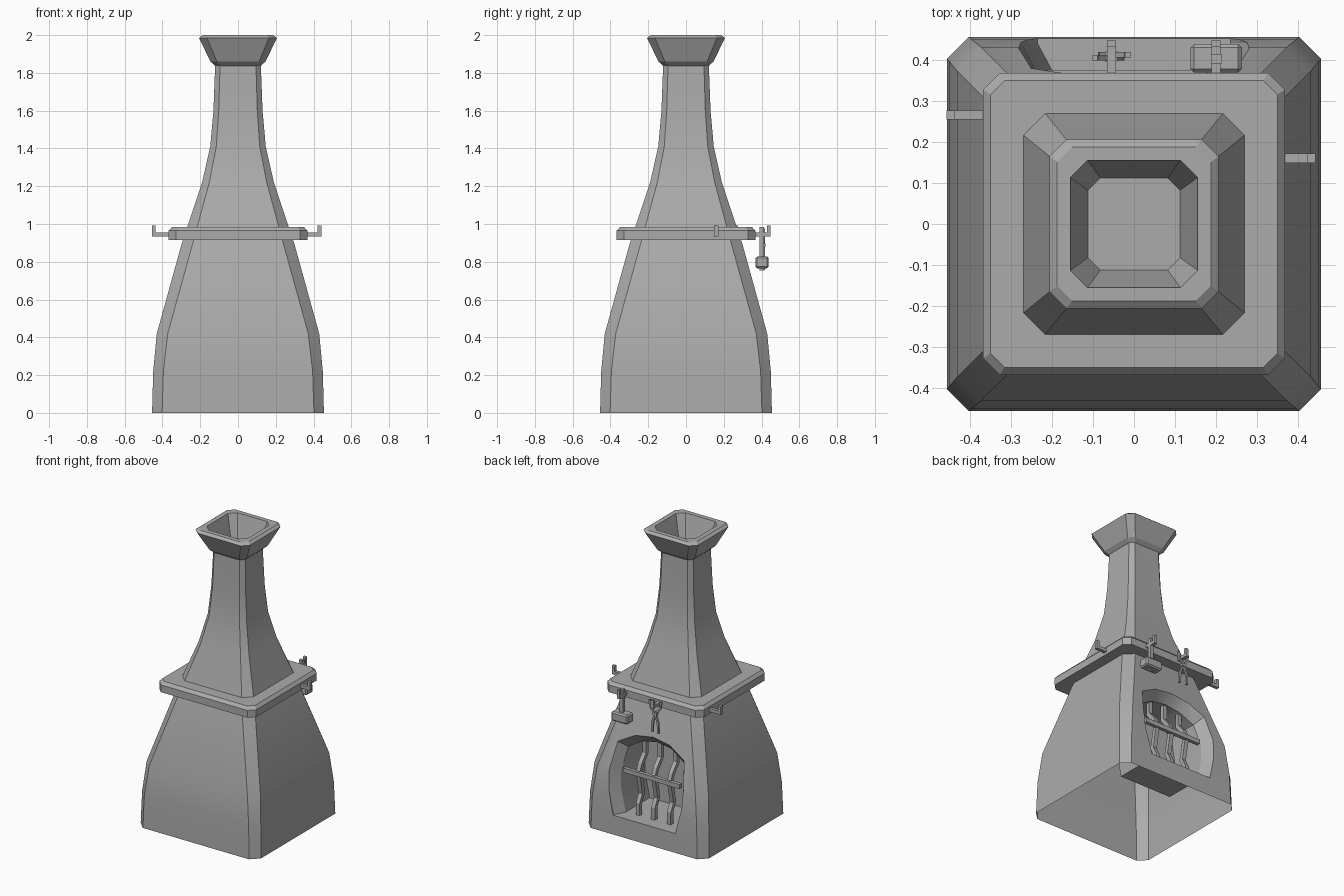
import bpy, bmesh
from math import radians
from mathutils import Vector

cube = bpy.data.objects.get("Cube")
if cube:
    bpy.data.objects.remove(cube, do_unlink=True)

grey = bpy.data.materials.new("stone grey")
grey.use_nodes = True
COLOUR = (0.41, 0.41, 0.41, 1)
grey.diffuse_color = COLOUR
grey.node_tree.nodes["Principled BSDF"].inputs["Base Color"].default_value = COLOUR


def finish(name, bm):
    bmesh.ops.recalc_face_normals(bm, faces=bm.faces)
    mesh = bpy.data.meshes.new(name)
    bm.to_mesh(mesh)
    bm.free()
    mesh.materials.append(grey)
    obj = bpy.data.objects.new(name, mesh)
    bpy.context.collection.objects.link(obj)
    return obj


def loft(name, rings, closed=False):
    """Skin rings of points; closed joins the last ring to the first, else caps."""
    bm = bmesh.new()
    loops = [[bm.verts.new(p) for p in ring] for ring in rings]
    pairs = list(zip(loops, loops[1:]))
    if closed:
        pairs.append((loops[-1], loops[0]))
    else:
        bm.faces.new(loops[0])
        bm.faces.new(loops[-1])
    for a, b in pairs:
        for i in range(len(a)):
            j = (i + 1) % len(a)
            bm.faces.new((a[i], a[j], b[j], b[i]))
    return finish(name, bm)


def octagon(half, chamfer, z):
    """Square ring with cut corners."""
    k = half - chamfer
    return [(half, -k, z), (half, k, z), (k, half, z), (-k, half, z),
            (-half, k, z), (-half, -k, z), (-k, -half, z), (k, -half, z)]


def box(name, lo, hi):
    bm = bmesh.new()
    bmesh.ops.create_cube(bm, size=1)
    for v in bm.verts:
        v.co = [(l + h) / 2 + c * (h - l) for l, h, c in zip(lo, hi, v.co)]
    return finish(name, bm)


def bar(name, path, width, side=(1, 0, 0)):
    """Square bar swept along a bent path lying across the side direction."""
    pts = [Vector(p) for p in path]
    side = Vector(side)
    rings = []
    for i, p in enumerate(pts):
        along = (pts[min(i + 1, len(pts) - 1)] - pts[max(i - 1, 0)]).normalized()
        out = along.cross(side).normalized()
        rings.append([p + (side * s + out * t) * width / 2
                      for s, t in ((1, 1), (1, -1), (-1, -1), (-1, 1))])
    return loft(name, rings)


# Flared hood and chimney shaft
shaft = [(0.455, 0.053, 0), (0.449, 0.054, 0.22), (0.43, 0.058, 0.42),
         (0.297, 0.058, 0.9), (0.19, 0.038, 1.22), (0.147, 0.032, 1.41),
         (0.13, 0.028, 1.6), (0.121, 0.026, 1.84)]
hood = loft("hood_and_shaft", [octagon(*p) for p in shaft])


def wall_y(z):
    """Depth of the sloping back wall at a height."""
    return 0.44 if z < 0.4 else 0.43 - (z - 0.42) * 0.277


# Arched opening with tapered jambs and a chamber behind, cut into the back
half_arch = [(0.235, 0.13), (0.275, 0.3), (0.28, 0.43), (0.25, 0.605), (0.13, 0.67)]
arch = half_arch + [(0, 0.69)] + [(-x, z) for x, z in reversed(half_arch)]
inner = [(x * 0.84, 0.13 + (z - 0.13) * 0.9) for x, z in arch]
cutter = loft("chamber_cutter", [
    [(x, 0.6, z) for x, z in arch],
    [(x, wall_y(z), z) for x, z in arch],
    [(x, wall_y(z) - 0.07, z) for x, z in inner],
    [(x, 0.11, z) for x, z in inner]])
cut = hood.modifiers.new("chamber", "BOOLEAN")
cut.operation = "DIFFERENCE"
cut.solver = "EXACT"
cut.object = cutter
bpy.context.view_layer.objects.active = hood
bpy.ops.object.modifier_apply(modifier=cut.name)
bpy.data.objects.remove(cutter, do_unlink=True)

# Open the underside of the hood
bm = bmesh.new()
bm.from_mesh(hood.data)
base = [f for f in bm.faces if all(v.co.z < 0.001 for v in f.verts)]
bmesh.ops.delete(bm, geom=base, context="FACES")
bm.to_mesh(hood.data)
bm.free()

# Smooth the gentle vertical curve, keeping the corners sharp
for obj in bpy.context.selected_objects:
    obj.select_set(False)
hood.select_set(True)
bpy.ops.object.shade_smooth_by_angle(angle=radians(22))

# Chimney cap with a hollow funnel
loft("chimney_cap", [octagon(*p) for p in [
    (0.118, 0.026, 1.835), (0.146, 0.034, 1.86), (0.206, 0.042, 1.985),
    (0.187, 0.036, 2.0), (0.155, 0.042, 2.0), (0.112, 0.03, 1.85)]])

# Shelf band around the hood
loft("shelf", [octagon(*p) for p in [
    (0.28, 0.05, 0.915), (0.367, 0.04, 0.915), (0.367, 0.04, 0.965),
    (0.349, 0.034, 0.985), (0.265, 0.05, 0.985)]], closed=True)

# Upturned tool hooks on the sides and back
R = 0.011
for sign, y, reach in ((-1, 0.265, 0.456), (1, 0.16, 0.442)):
    near, far, tip = sign * 0.35, sign * reach, sign * (reach - 0.02)
    box("side_hook_arm", (min(near, far), y - R, 0.933), (max(near, far), y + R, 0.955))
    box("side_hook_tip", (min(tip, far), y - R, 0.955), (max(tip, far), y + R, 0.992))
for x in (-0.055, 0.2):
    box("back_hook_arm", (x - R, 0.35, 0.933), (x + R, 0.447, 0.955))
    box("back_hook_tip", (x - R, 0.43, 0.955), (x + R, 0.447, 0.992))

# Hanging hammer
box("hammer_handle", (0.187, 0.39, 0.755), (0.213, 0.413, 0.985))
bm = bmesh.new()
bmesh.ops.create_cube(bm, size=1)
for v in bm.verts:
    v.co = (0.2 + v.co.x * 0.125, 0.403 + v.co.y * 0.07, 0.797 + v.co.z * 0.064)
bmesh.ops.bevel(bm, geom=bm.edges[:], offset=0.009, segments=1, affect="EDGES")
finish("hammer_head", bm)

# Hanging tongs with crossed legs
for s in (-1, 1):
    bar("tongs_leg", [(-0.055 + s * dx, 0.408 + s * 0.004, z) for dx, z in
                      ((0.04, 0.975), (0.035, 0.93), (-0.005, 0.88),
                       (-0.022, 0.83), (-0.026, 0.757))], 0.013, (0, 1, 0))
box("tongs_pivot", (-0.07, 0.395, 0.877), (-0.04, 0.42, 0.897))

# Bent grate bars behind a cross rail
for x in (-0.125, -0.005, 0.11):
    bar("grate_bar", [(x, y, z) for y, z in
                      ((0.35, 0.12), (0.35, 0.21), (0.32, 0.27), (0.35, 0.42),
                       (0.33, 0.47), (0.28, 0.53), (0.28, 0.63))], 0.028)
box("grate_rail", (-0.215, 0.35, 0.4), (0.215, 0.375, 0.43))
